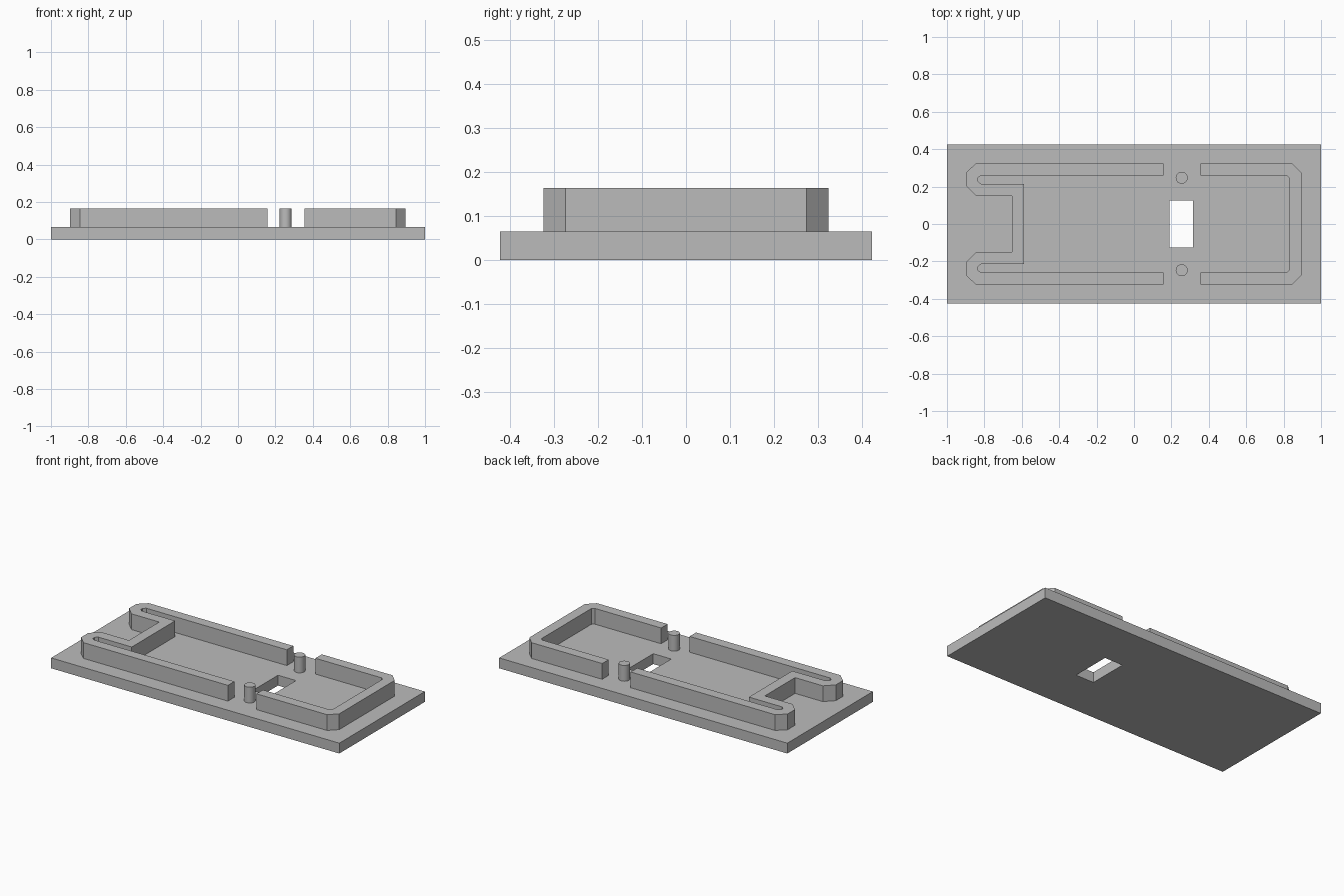
import bpy, bmesh

if "Cube" in bpy.data.objects:
    bpy.data.objects.remove(bpy.data.objects["Cube"], do_unlink=True)

BASE_TOP, WALL_TOP = 0.065, 0.164

grey = bpy.data.materials.new("plain grey")
grey.use_nodes = True
colour = (0.5, 0.5, 0.5, 1)
grey.diffuse_color = colour
grey.node_tree.nodes["Principled BSDF"].inputs["Base Color"].default_value = colour


def finish(name, bm):
    bmesh.ops.recalc_face_normals(bm, faces=bm.faces)
    mesh = bpy.data.meshes.new(name)
    bm.to_mesh(mesh)
    bm.free()
    mesh.materials.append(grey)
    obj = bpy.data.objects.new(name, mesh)
    bpy.context.collection.objects.link(obj)
    return obj


def extrude_up(bm, faces, height):
    new = bmesh.ops.extrude_face_region(bm, geom=faces, use_keep_orig=True)["geom"]
    verts = [v for v in new if isinstance(v, bmesh.types.BMVert)]
    bmesh.ops.translate(bm, verts=verts, vec=(0, 0, height))


def mirrored(points):
    """Continue a half outline with its reflection across y = 0."""
    return points + [(x, -y) for x, y in reversed(points)]


def wall(name, outer, inner):
    """Closed wall between two outlines that run in the same direction."""
    bm = bmesh.new()
    outline = mirrored(outer) + mirrored(inner)[::-1]
    face = bm.faces.new([bm.verts.new((x, y, BASE_TOP)) for x, y in outline])
    extrude_up(bm, [face], WALL_TOP - BASE_TOP)
    return finish(name, bm)


def rectangle(bm, x0, x1, y):
    return [bm.verts.new((px, py, 0)) for px, py in
            ((x0, -y), (x1, -y), (x1, y), (x0, y))]


# Base plate with a rectangular through slot
bm = bmesh.new()
rim = rectangle(bm, -1, 1, 0.424)
slot = rectangle(bm, 0.19, 0.315, 0.125)
ring = [bm.faces.new((rim[i], rim[(i + 1) % 4], slot[(i + 1) % 4], slot[i]))
        for i in range(4)]
extrude_up(bm, ring, BASE_TOP)
finish("base_plate", bm)

# Long wall with a folded-in notch on the -x end
wall("notched_wall",
     [(0.157, 0.324), (-0.845, 0.324), (-0.898, 0.275), (-0.898, 0.203),
      (-0.845, 0.15), (-0.652, 0.15)],
     [(0.157, 0.26), (-0.818, 0.26), (-0.835, 0.247), (-0.835, 0.229),
      (-0.818, 0.215), (-0.587, 0.215)])

# Short U-shaped wall on the +x end
wall("end_wall",
     [(0.355, 0.324), (0.845, 0.324), (0.895, 0.275)],
     [(0.355, 0.26), (0.815, 0.26), (0.83, 0.247)])

# Pair of round pins between the walls
for side, y in (("back", 0.247), ("front", -0.247)):
    bm = bmesh.new()
    bmesh.ops.create_cone(bm, cap_ends=True, segments=32, radius1=0.032,
                          radius2=0.032, depth=WALL_TOP - BASE_TOP)
    bmesh.ops.translate(bm, verts=bm.verts,
                        vec=(0.255, y, (WALL_TOP + BASE_TOP) / 2))
    pin = finish(side + "_pin", bm)
    bpy.ops.object.select_all(action="DESELECT")
    pin.select_set(True)
    bpy.context.view_layer.objects.active = pin
    bpy.ops.object.shade_smooth_by_angle()
